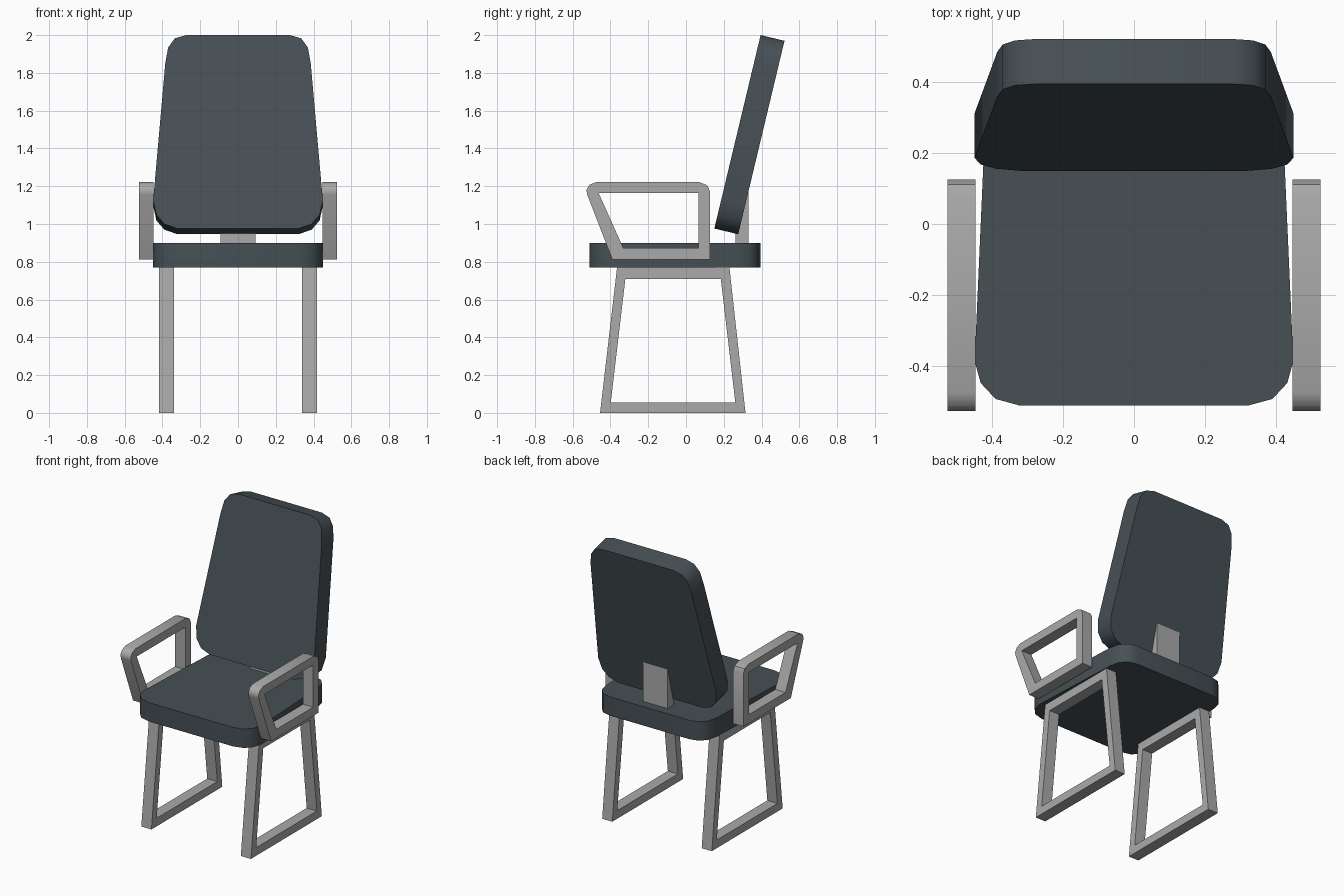
import bpy, bmesh, math
from mathutils import Vector

if "Cube" in bpy.data.objects:
    bpy.data.objects.remove(bpy.data.objects["Cube"])


def material(name, rgb):
    m = bpy.data.materials.new(name)
    m.diffuse_color = (*rgb, 1)
    m.use_nodes = True
    m.node_tree.nodes["Principled BSDF"].inputs["Base Color"].default_value = m.diffuse_color
    return m


FABRIC = material("dark slate fabric", (0.062, 0.080, 0.091))
METAL = material("light grey metal", (0.40, 0.40, 0.40))


def slab(name, loops, origin, u, v, depth, mat):
    """Fill an outline (with optional hole) in the u/v plane and extrude it."""
    origin, u, v, depth = map(Vector, (origin, u, v, depth))
    bm = bmesh.new()
    edges = []
    for loop in loops:
        vs = [bm.verts.new(origin + u * a + v * b) for a, b in loop]
        edges += [bm.edges.new((vs[i - 1], vs[i])) for i in range(len(vs))]
    bmesh.ops.triangle_fill(bm, use_beauty=True, use_dissolve=False, edges=edges)
    res = bmesh.ops.extrude_face_region(bm, geom=bm.faces[:], use_keep_orig=True)
    moved = [g for g in res["geom"] if isinstance(g, bmesh.types.BMVert)]
    bmesh.ops.translate(bm, verts=moved, vec=depth)
    bmesh.ops.recalc_face_normals(bm, faces=bm.faces[:])
    # smooth rounded corners, keep rims sharp
    for f in bm.faces:
        f.smooth = True
    for e in bm.edges:
        e.smooth = len(e.link_faces) == 2 and e.calc_face_angle() < math.radians(40)
    me = bpy.data.meshes.new(name)
    bm.to_mesh(me)
    bm.free()
    me.materials.append(mat)
    ob = bpy.data.objects.new(name, me)
    bpy.context.collection.objects.link(ob)
    return ob


def symmetric(half):
    return half + [(-a, b) for a, b in reversed(half)]


X, Y, Z = (1, 0, 0), (0, 1, 0), (0, 0, 1)

# seat cushion
seat = symmetric([(0.32, -0.512), (0.39, -0.493), (0.432, -0.448), (0.449, -0.386),
                  (0.42, 0.27), (0.405, 0.335), (0.365, 0.38), (0.30, 0.395)])
slab("seat", [seat], (0, 0, 0.77), X, Y, (0, 0, 0.13), FABRIC)

# reclined backrest cushion
back = symmetric([(0.32, 0), (0.39, 0.025), (0.432, 0.075), (0.449, 0.155),
                  (0.385, 0.90), (0.37, 0.985), (0.335, 1.035), (0.275, 1.053)])
along = Vector((0, 0.245, 1.024)).normalized()
slab("backrest", [back], (0, 0.15, 0.976), X, along,
     Vector((0, along.z, -along.y)) * 0.13, FABRIC)

# bracket joining seat and backrest
slab("back_bracket", [[(0.262, 0.85), (0.332, 0.85), (0.332, 1.17), (0.262, 1.17)]],
     (-0.093, 0, 0), Y, Z, (0.186, 0, 0), METAL)

# leg frames and armrest loops, both sides
leg_outer = [(-0.455, 0), (0.315, 0), (0.23, 0.77), (-0.365, 0.77)]
leg_inner = [(-0.398, 0.056), (0.261, 0.056), (0.184, 0.71), (-0.321, 0.71)]
arm_outer = [(-0.39, 0.813), (0.126, 0.813), (0.126, 1.175), (0.112, 1.205), (0.07, 1.222),
             (-0.475, 1.222), (-0.512, 1.207), (-0.527, 1.18), (-0.523, 1.155)]
arm_inner = [(-0.332, 0.873), (0.066, 0.873), (0.066, 1.163), (-0.462, 1.163)]
for side, s in (("left", -1), ("right", 1)):
    slab(side + "_leg_frame", [leg_outer, leg_inner], (s * 0.34, 0, 0), Y, Z,
         (s * 0.077, 0, 0), METAL)
    slab(side + "_armrest", [arm_outer, arm_inner], (s * 0.447, 0, 0), Y, Z,
         (s * 0.078, 0, 0), METAL)
